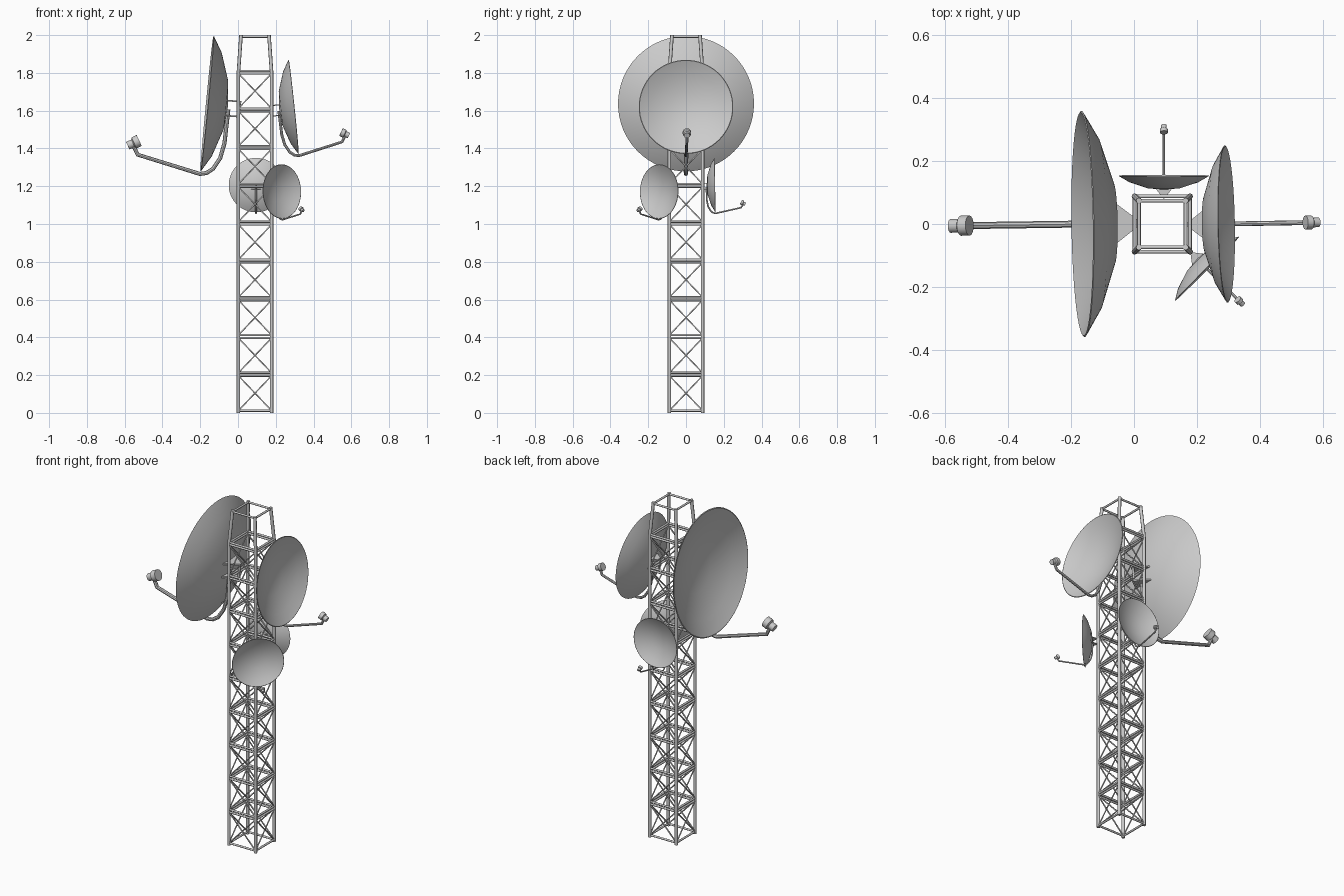
import bpy, bmesh, math
from mathutils import Matrix, Vector

if "Cube" in bpy.data.objects:
    bpy.data.objects.remove(bpy.data.objects["Cube"])


def link_mesh(name, mesh, matrix=None):
    mesh.name = name
    if matrix is not None:
        mesh.transform(matrix)
    ob = bpy.data.objects.new(name, mesh)
    bpy.context.collection.objects.link(ob)
    return ob


def tubes(name, paths, radius, res=2, matrix=None):
    """Round bars following straight-segment paths, as one mesh."""
    cu = bpy.data.curves.new(name, 'CURVE')
    cu.dimensions = '3D'
    cu.bevel_depth = radius
    cu.bevel_resolution = res
    cu.use_fill_caps = True
    for path in paths:
        sp = cu.splines.new('POLY')
        sp.points.add(len(path) - 1)
        for p, co in zip(sp.points, path):
            p.co = (*co, 1)
    tmp = bpy.data.objects.new(name + "_path", cu)
    bpy.context.collection.objects.link(tmp)
    bpy.context.view_layer.update()
    dg = bpy.context.evaluated_depsgraph_get()
    mesh = bpy.data.meshes.new_from_object(tmp.evaluated_get(dg))
    bpy.data.objects.remove(tmp)
    return link_mesh(name, mesh, matrix)


def lathe_x(name, profile, matrix, steps=64):
    """Spin (radius, x) points around the local x axis."""
    bm = bmesh.new()
    vs = [bm.verts.new((x, 0, r)) for r, x in profile]
    es = [bm.edges.new(e) for e in zip(vs, vs[1:])]
    bmesh.ops.spin(bm, geom=vs + es, cent=(0, 0, 0), axis=(1, 0, 0),
                   angle=2 * math.pi, steps=steps)
    bmesh.ops.remove_doubles(bm, verts=bm.verts[:], dist=1e-5)
    bmesh.ops.recalc_face_normals(bm, faces=bm.faces[:])
    mesh = bpy.data.meshes.new(name)
    bm.to_mesh(mesh)
    bm.free()
    return link_mesh(name, mesh, matrix)


# Lattice tower
CX, H, TOP = 0.09, 0.088, 0.074
corners = [(-1, -1), (1, -1), (1, 1), (-1, 1)]


def at(c, h, z):
    return (CX + c[0] * h, c[1] * h, z)


tubes("tower_legs", [[at(c, H, 0), at(c, H, 1.8), at(c, TOP, 2.0)] for c in corners], 0.0095)
rails, braces = [], []
for a, b in zip(corners, corners[1:] + corners[:1]):
    for i in range(9):
        lo, hi = 0.2 * i + 0.012, 0.2 * i + 0.197
        rails += [[at(a, H, z), at(b, H, z)] for z in (lo, hi)]
        braces += [[at(a, H, lo), at(b, H, hi)], [at(b, H, lo), at(a, H, hi)]]
    rails.append([at(a, H, 1.81), at(b, H, 1.81)])
    rails.append([at(a, TOP, 1.992), at(b, TOP, 1.992)])
tubes("tower_rails", rails, 0.006)
tubes("tower_braces", braces, 0.004, res=1)


# Dish antenna: local x is the aiming direction, origin at the rim centre
def dish(name, loc, yaw, tilt, scale):
    m = (Matrix.Translation(loc) @ Matrix.Rotation(math.radians(yaw), 4, 'Z')
         @ Matrix.Rotation(-math.radians(tilt), 4, 'Y') @ Matrix.Scale(scale, 4))
    # Reflector shell, thin, with a flat rim
    outer = [(0, -0.110), (0.13, -0.098), (0.275, -0.050), (0.36, 0)]
    inner = [(0.355, 0.003), (0.272, -0.042), (0.128, -0.090), (0, -0.102)]
    parts = [lathe_x(name + "_reflector", outer + inner, m)]
    # Feed arm, running from the back under the rim and out
    arm = [(-0.113, 0, -0.02), (-0.110, 0, -0.20), (-0.095, 0, -0.28), (-0.063, 0, -0.34),
           (-0.03, 0, -0.366), (0.004, 0, -0.374), (0.342, 0, -0.304), (0.372, 0, -0.252)]
    parts.append(tubes(name + "_feed_arm", [arm], 0.011, matrix=m))
    # Feed horn: narrow body and wider mouth turned towards the reflector
    axis = Vector((-0.86, 0, 0.5))
    horn_m = (m @ Matrix.Translation((0.398, 0, -0.262))
              @ Vector((1, 0, 0)).rotation_difference(axis).to_matrix().to_4x4())
    horn = [(0, 0), (0.022, 0), (0.022, 0.03), (0.032, 0.036), (0.032, 0.066), (0, 0.066)]
    parts.append(lathe_x(name + "_feed_horn", horn, horn_m, 16))
    # Mount: two triangular plates joined by a pin at the tower
    bm = bmesh.new()
    for z in (-0.053, 0.027):
        f = bm.faces.new([bm.verts.new(p) for p in
                          ((-0.1, -0.066, z - 0.004), (-0.1, 0.066, z - 0.004),
                           (-0.178, 0.006, z - 0.004), (-0.178, -0.006, z - 0.004))])
        ext = bmesh.ops.extrude_face_region(bm, geom=[f], use_keep_orig=True)
        bmesh.ops.translate(bm, vec=(0, 0, 0.008),
                            verts=[v for v in ext["geom"] if isinstance(v, bmesh.types.BMVert)])
    bmesh.ops.recalc_face_normals(bm, faces=bm.faces[:])
    mesh = bpy.data.meshes.new(name)
    bm.to_mesh(mesh)
    bm.free()
    link_mesh(name + "_mount_plates", mesh, m)
    tubes(name + "_mount_pin", [[(-0.17, 0, -0.057), (-0.17, 0, 0.031)]], 0.007, matrix=m)
    return parts


smooth = []
smooth += dish("large_dish", (-0.162, 0, 1.637), 180.8, 5.5, 1.0)
smooth += dish("medium_dish", (0.293, 0, 1.62), 1, 6, 0.695)
smooth += dish("small_back_dish", (0.095, 0.153, 1.206), 90, 1, 0.4)
smooth += dish("small_front_dish", (0.232, -0.142, 1.172), -45, 1, 0.4)

# Smooth round parts, keep rims sharp
bpy.ops.object.select_all(action='DESELECT')
for ob in smooth:
    ob.select_set(True)
bpy.context.view_layer.objects.active = smooth[0]
bpy.ops.object.shade_smooth_by_angle(angle=math.radians(35))
